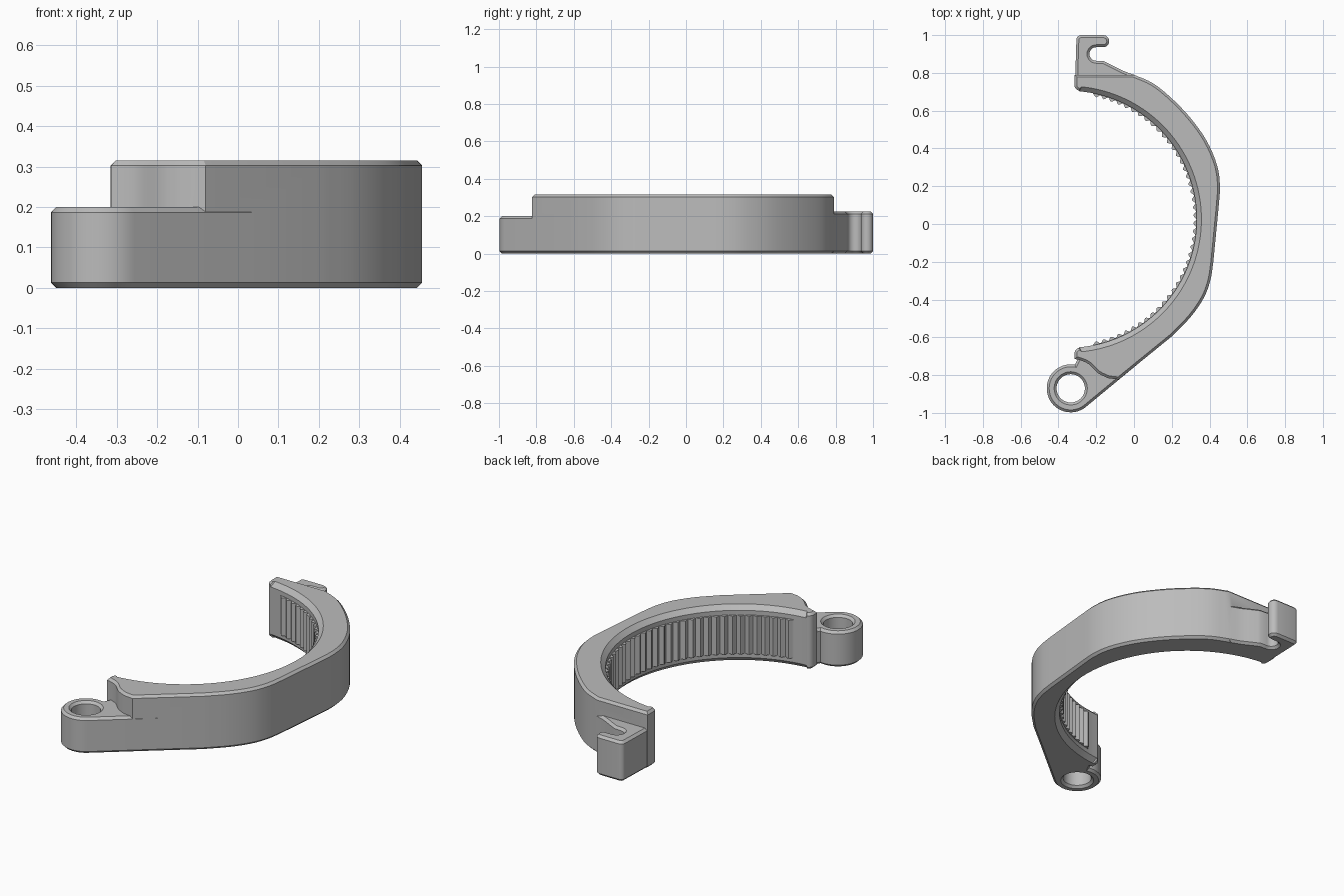
import bpy, bmesh, math
from mathutils import Vector

old = bpy.data.objects.get("Cube")
if old:
    bpy.data.objects.remove(old, do_unlink=True)

CHAMFER = 0.013
INNER_CHAMFER = 0.025
CENTRE = (-0.348, 0.025)
EYE = (-0.335, -0.87)

grey = bpy.data.materials.new("plain grey")
grey.use_nodes = True
grey.diffuse_color = (0.5, 0.5, 0.5, 1)
grey.node_tree.nodes["Principled BSDF"].inputs["Base Color"].default_value = grey.diffuse_color


def arc(centre, radius, start, end, steps):
    """Points on an arc, angles in degrees."""
    angles = [math.radians(start + (end - start) * i / steps) for i in range(steps + 1)]
    return [(centre[0] + radius * math.cos(a), centre[1] + radius * math.sin(a)) for a in angles]


def spline(points, steps=4):
    """Smooth curve through the points."""
    p = [Vector(q) for q in points]
    p = [2 * p[0] - p[1]] + p + [2 * p[-1] - p[-2]]
    out = []
    for a, b, c, d in zip(p, p[1:], p[2:], p[3:]):
        for i in range(steps):
            t = i / steps
            out.append(0.5 * (2 * b + (c - a) * t + (2 * a - 5 * b + 4 * c - d) * t * t
                              + (3 * b - a - 3 * c + d) * t ** 3))
    return [tuple(q) for q in out] + [tuple(p[-2])]


def prism(name, outline, z0, z1, chamfers):
    """Extrude a counter-clockwise outline, chamfering both rims point by point."""
    pts = [Vector(p) for p in outline]
    n = len(pts)
    inset = []
    for i, p in enumerate(pts):
        before = (p - pts[i - 1]).normalized()
        after = (pts[(i + 1) % n] - p).normalized()
        m0, m1 = Vector((-before.y, before.x)), Vector((-after.y, after.x))
        inset.append(p + (m0 + m1) * chamfers[i] / (1 + m0.dot(m1)))
    bm = bmesh.new()
    if any(chamfers):
        layers = [[(*q, z0) for q in inset],
                  [(*p, z0 + abs(c)) for p, c in zip(pts, chamfers)],
                  [(*p, z1 - abs(c)) for p, c in zip(pts, chamfers)],
                  [(*q, z1) for q in inset]]
    else:
        layers = [[(*p, z) for p in pts] for z in (z0, z1)]
    rings = [[bm.verts.new(v) for v in layer] for layer in layers]
    for low, high in zip(rings, rings[1:]):
        for i in range(n):
            j = (i + 1) % n
            bm.faces.new((low[i], low[j], high[j], high[i]))
    bm.faces.new(rings[0][::-1])
    bm.faces.new(rings[-1])
    mesh = bpy.data.meshes.new(name)
    bm.to_mesh(mesh)
    bm.free()
    mesh.materials.append(grey)
    obj = bpy.data.objects.new(name, mesh)
    bpy.context.collection.objects.link(obj)
    return obj


def combine(target, tool, operation):
    """Apply a boolean and remove the tool."""
    bpy.context.view_layer.objects.active = target
    mod = target.modifiers.new("combine", 'BOOLEAN')
    mod.operation, mod.solver, mod.object = operation, 'EXACT', tool
    bpy.ops.object.modifier_apply(modifier=mod.name)
    bpy.data.objects.remove(tool, do_unlink=True)


# Curved main band: outer edge, inner arc, then the step above the eyelet
outer = [(-0.08, -0.823)] + spline([
    (0.2, -0.595), (0.3, -0.492), (0.37, -0.39), (0.405, -0.295), (0.42, -0.2)])
outer += spline([(0.449, 0.1), (0.455, 0.2), (0.44, 0.31), (0.385, 0.44),
                 (0.3, 0.56), (0.2, 0.665), (0.1, 0.745), (0.0, 0.79)])
outer += [(-0.315, 0.79)] + arc((-0.285, 0.735), 0.03, 180, 255, 5)
inner = arc(CENTRE, 0.68, 85, -85, 64)
step = arc((-0.285, -0.685), 0.03, 105, 180, 5)
step += spline([(-0.314, -0.715), (-0.285, -0.721), (-0.24, -0.742), (-0.19, -0.79), (-0.135, -0.817)], 3)
chamfers = [CHAMFER] * len(outer) + [INNER_CHAMFER] * len(inner) + [CHAMFER] * len(step)
clamp = prism("clamp_half", outer + inner + step, 0, 0.315, chamfers)

# Lower eyelet lug, running into the band
lug = arc(EYE, 0.127, 80, 309, 40) + [(0.05, -0.717), (0.0, -0.64), (-0.285, -0.69)]
combine(clamp, prism("eyelet", lug, 0, 0.2, [CHAMFER] * len(lug)), 'UNION')

# Latch hook at the far end
hook = [(-0.02, 0.74)] + spline([(0.0, 0.79), (-0.06, 0.812), (-0.115, 0.84), (-0.16, 0.862)], 3)
hook += arc((-0.2, 0.9), 0.036, 270, 90, 14)
hook += arc((-0.163, 0.968), 0.032, -90, 90, 10)
hook += arc((-0.28, 0.975), 0.025, 90, 180, 5) + [(-0.312, 0.75)]
combine(clamp, prism("hook", hook, 0, 0.225, [CHAMFER] * len(hook)), 'UNION')

# Grip ridges along the inner wall
TEETH, SAMPLES, SPAN = 44, 6, 79
belt = arc(CENTRE, 0.72, -SPAN, SPAN, 60)
for i in range(TEETH * SAMPLES + 1):
    a = math.radians(SPAN - 2 * SPAN * i / (TEETH * SAMPLES))
    r = 0.678 - 0.016 * math.sin(math.pi * i / SAMPLES) ** 2
    belt.append((CENTRE[0] + r * math.cos(a), CENTRE[1] + r * math.sin(a)))
combine(clamp, prism("ridges", belt, 0.05, 0.265, [0] * len(belt)), 'UNION')

# Pin hole with flared rims
hole = arc(EYE, 0.075, 0, 350, 35)
combine(clamp, prism("hole_cutter", hole, -0.01, 0.21, [-0.023] * len(hole)), 'DIFFERENCE')

# Smooth shading with crisp edges
bpy.ops.object.select_all(action='DESELECT')
clamp.select_set(True)
bpy.context.view_layer.objects.active = clamp
bpy.ops.object.shade_smooth_by_angle(angle=math.radians(30))
